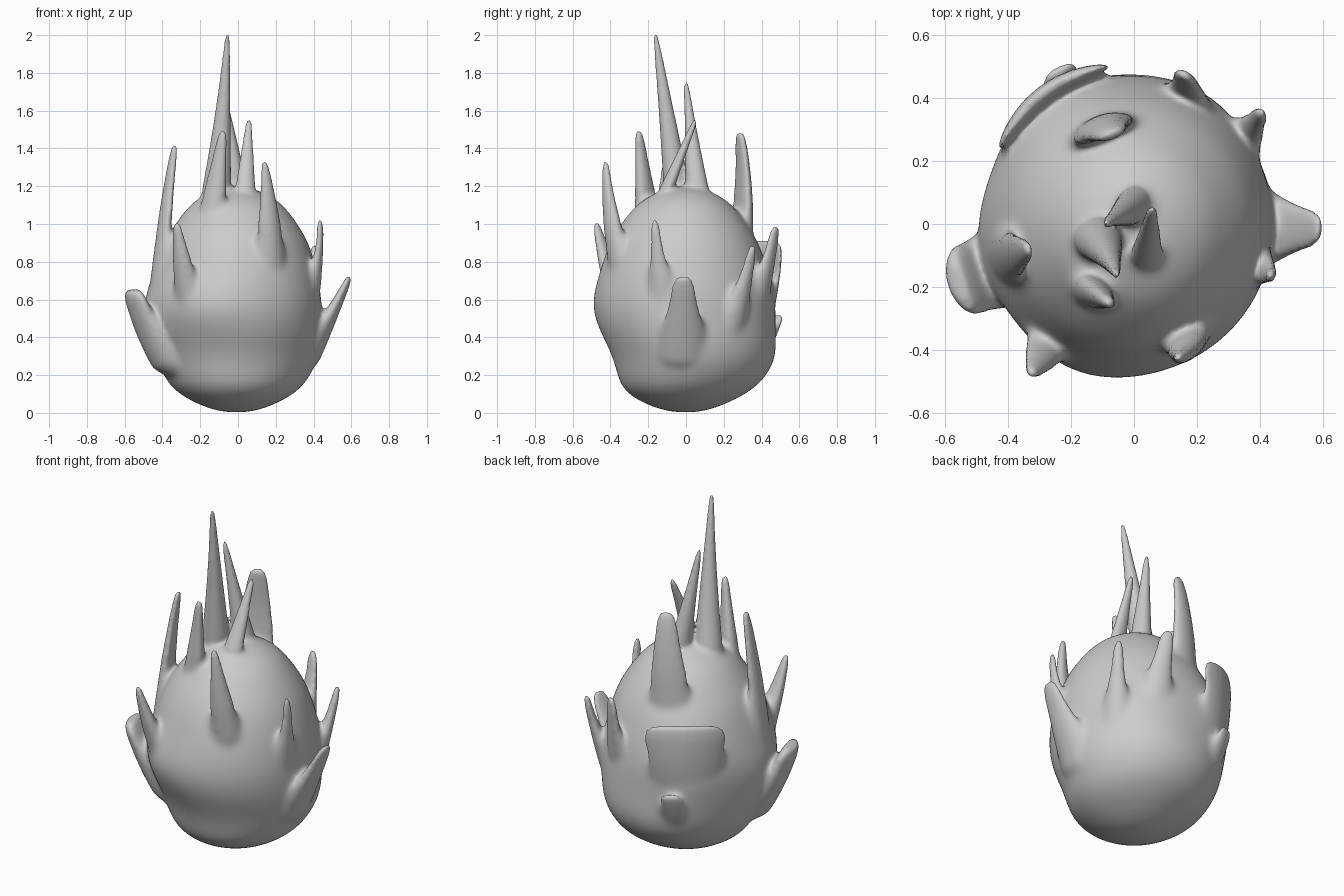
import bpy, bmesh
from math import sin, cos, pi, exp, hypot
from mathutils import Vector

if "Cube" in bpy.data.objects:
    bpy.data.objects.remove(bpy.data.objects["Cube"])

SEG = 96
bm = bmesh.new()


def loft(rings):
    """Skin a list of closed point rings and cap both ends."""
    loops = [[bm.verts.new(p) for p in ring] for ring in rings]
    n = len(loops[0])
    for a, b in zip(loops, loops[1:]):
        for i in range(n):
            j = (i + 1) % n
            bm.faces.new((a[i], a[j], b[j], b[i]))
    bm.faces.new(loops[0][::-1])
    bm.faces.new(loops[-1])


def scale(base, tip, w0, w1, t0=0.12, t1=0.035, bow=0.0, sink=0.0):
    """Tapering leaf: full widths w0->w1, thicknesses t0->t1, wrapped round the fruit."""
    base, tip = Vector(base), Vector(tip)
    out = Vector((base.x, base.y, 0)).normalized()
    side = Vector((-out.y, out.x, 0))
    base -= out * sink
    mid = (base + tip) / 2 + out * (bow + sink * .5)
    rings = []
    for t in (0, .05, .1, .15, .2, .3, .4, .5, .6, .7, .8, .88, .94, .975, 1):
        c = base * (1 - t) ** 2 + mid * 2 * t * (1 - t) + tip * t * t
        d = ((mid - base) * (1 - t) + (tip - mid) * t).normalized()
        nrm = (out - d * out.dot(d)).normalized()
        r = 1 if t < .9 else {.94: .92, .975: .8, 1: .5}[t]
        root = min(1, .35 + t * 3.2) if sink else 1
        w = (w1 + (w0 - w1) * (1 - t) ** 1.15) / 2 * r
        h = (t1 + (t0 - t1) * (1 - t) ** 1.3) / 2 * max(r, .6) * root
        ring = []
        for k in range(24):
            a = 2 * pi * k / 24
            u = w * cos(a)
            ring.append(c + side * u + nrm * (h * sin(a) - u * u / 0.88))
        rings.append(ring)
    loft(rings)


# Fruit body: (radius, height), rounded with a Catmull-Rom curve
coarse = [(.03, .003), (.1, .012), (.19, .04), (.29, .09), (.36, .15), (.405, .23),
          (.435, .33), (.455, .45), (.462, .57), (.452, .68), (.425, .8), (.385, .91),
          (.325, 1.01), (.25, 1.1), (.17, 1.155), (.09, 1.185), (.03, 1.195)]
pts = [Vector(p) for p in [coarse[0]] + coarse + [coarse[-1]]]
profile = []
for p0, p1, p2, p3 in zip(pts, pts[1:], pts[2:], pts[3:]):
    for t in (0, .25, .5, .75):
        profile.append((p1 * 2 + (p2 - p0) * t + (p0 * 2 - p1 * 5 + p2 * 4 - p3) * t * t
                        + (p1 * 3 - p0 - p2 * 3 + p3) * t ** 3) / 2)

# Swellings under the big scales: direction x, y, height, amount, height spread
swells = [(-.4, -.9, .57, .03, .16), (-.58, .8, .6, .055, .24), (-.99, -.12, .52, .04, .22),
          (.99, -.05, .33, .02, .15), (.5, .87, .5, .02, .2)]


def body_radius(z):
    for (r0, z0), (r1, z1) in zip(profile, profile[1:]):
        if z <= z1:
            return r0 + (r1 - r0) * max(0, z - z0) / (z1 - z0)
    return 0


rings = []
for r, z in profile:
    low = .05 * exp(-((z - .27) / .17) ** 2) - .012
    ring = []
    for i in range(SEG):
        x, y = cos(2 * pi * i / SEG), sin(2 * pi * i / SEG)
        rr = r + sum(amt * exp(-((z - sz) / spread) ** 2 - ((x - sx) ** 2 + (y - sy) ** 2) / .25)
                     for sx, sy, sz, amt, spread in swells) * min(1, r / .3)
        ring.append(Vector((rr * x * .97 - .008, rr * y + low * min(1, r / .35), z)))
    rings.append(ring)
loft(rings)

# Crown spikes
scale((-.125, -.03, 1.05), (-.055, -.162, 2.005), .165, .03, .18, .03, -.01)
scale((.02, .07, 1.05), (-.09, 0, 1.75), .14, .03, .16, .03)
scale((.03, -.17, 1.02), (.058, .05, 1.55), .15, .035, .1, .03)
scale((-.15, -.2, .98), (-.08, -.25, 1.49), .19, .05, .13, .04)
# Tall upper scales
scale((.2, -.36, .66), (.14, -.425, 1.33), .24, .04, .15, .035, .025, .06)
scale((-.13, .33, .76), (-.07, .285, 1.48), .32, .1, .12, .045, .03, .06)
scale((-.45, -.12, .42), (-.335, -.08, 1.415), .3, .07, .13, .035, .025, .03)
# Middle scales
scale((-.27, -.36, .48), (-.325, -.475, 1.005), .24, .045, .18, .035, 0, .08)
scale((.41, -.12, .45), (.435, -.165, 1.02), .22, .04, .11, .03, .015, .07)
scale((.35, .24, .33), (.405, .355, .885), .23, .045, .14, .035, 0, .07)
scale((.21, .36, .36), (.16, .475, .985), .3, .07, .15, .035, 0, .07)
scale((-.28, .37, .26), (-.285, .415, .91), .36, .46, .12, .05, .03, .11)
# Low scales
scale((-.42, -.13, .2), (-.565, -.19, .65), .3, .22, .22, .08, 0, .12)
scale((.40, -.02, .2), (.59, -.015, .72), .38, .1, .18, .035, -.02, .1)
scale((-.22, .40, .27), (-.24, .49, .52), .2, .12, .1, .035, 0, .06)

bmesh.ops.recalc_face_normals(bm, faces=bm.faces)
mesh = bpy.data.meshes.new("rough_fruit")
bm.to_mesh(mesh)
bm.free()
fruit = bpy.data.objects.new("spiky_fruit", mesh)
bpy.context.collection.objects.link(fruit)

# Fuse the scales into the body
rem = fruit.modifiers.new("fuse", 'REMESH')
rem.mode = 'VOXEL'
rem.voxel_size = 0.01
rem.use_smooth_shade = True
deps = bpy.context.evaluated_depsgraph_get()
fused = bpy.data.meshes.new_from_object(fruit.evaluated_get(deps))
fruit.modifiers.clear()
fruit.data = fused

# Blend strongly near the body skin, gently out on the spikes
group = fruit.vertex_groups.new(name="skin")
for v in fused.vertices:
    gap = hypot(v.co.x, v.co.y) - body_radius(v.co.z)
    if v.co.z > 1.1:
        gap = max(gap, 0) + max(0, v.co.z - 1.2)
    weight = min(1, max(0, 1 - (gap - .05) / .06))
    group.add([v.index], weight, 'REPLACE')
blend = fruit.modifiers.new("blend", 'SMOOTH')
blend.vertex_group = "skin"
blend.factor = 0.6
blend.iterations = 35
soften = fruit.modifiers.new("soften", 'SMOOTH')
soften.factor = 0.5
soften.iterations = 4
